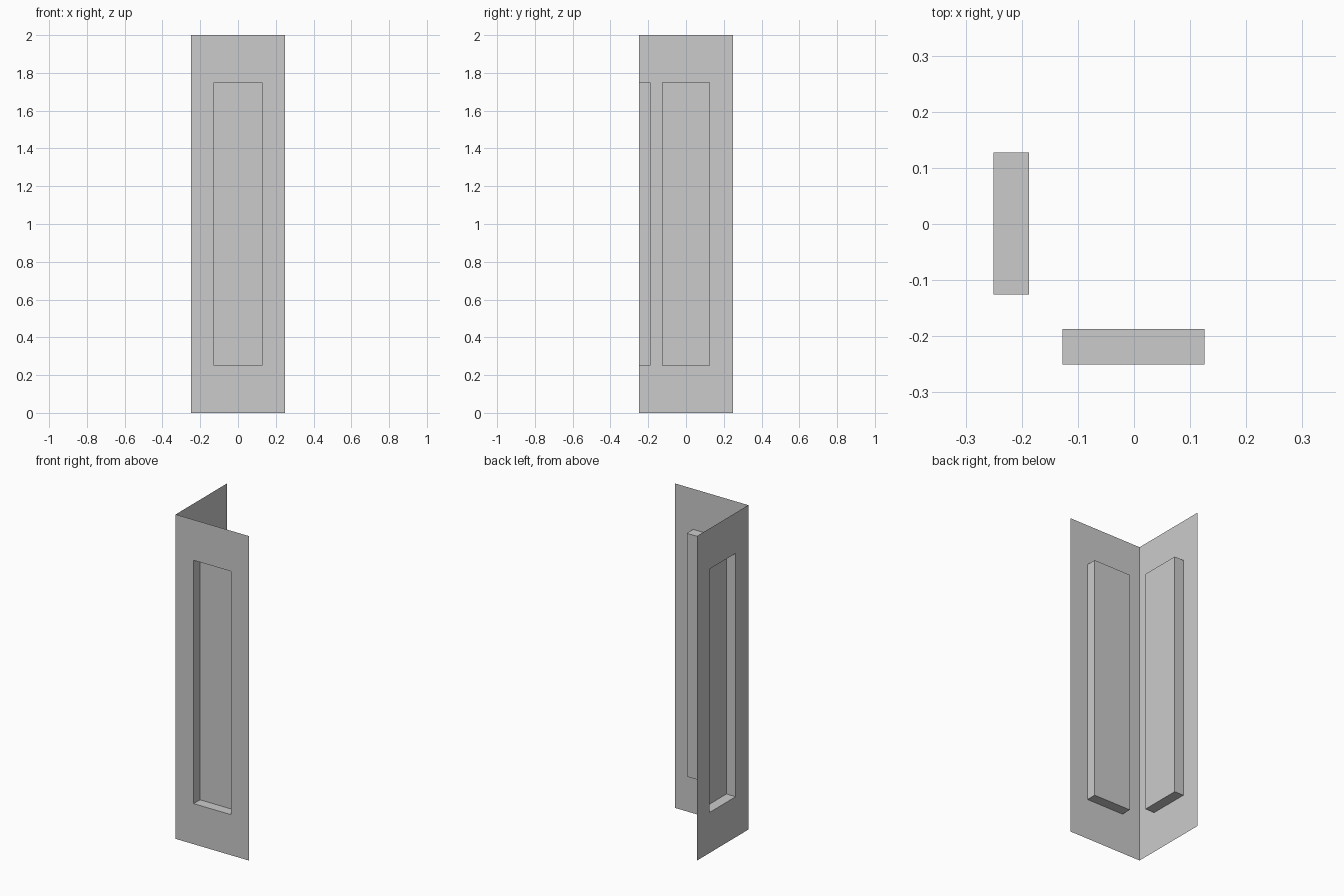
import bpy, bmesh
from math import pi
from mathutils import Matrix

if "Cube" in bpy.data.objects:
    bpy.data.objects.remove(bpy.data.objects["Cube"])

HALF, HEIGHT = 0.25, 2.0
DEPTH = 0.0625


def wall_panel(name, angle):
    """Thin wall with a recessed panel, facing -y and then turned about z."""
    bm = bmesh.new()

    def loop(x0, x1, z0, z1, y):
        return [bm.verts.new((x, y, z)) for x, z in
                ((x0, z0), (x1, z0), (x1, z1), (x0, z1))]

    outer = loop(-HALF, HALF, 0, HEIGHT, -HALF)
    rim = loop(-0.127, 0.126, 0.25, 1.75, -HALF)
    back = loop(-0.127, 0.126, 0.25, 1.75, -HALF + DEPTH)
    # flat surround, recess sides, recess back
    for a, b in ((outer, rim), (rim, back)):
        for i in range(4):
            j = (i + 1) % 4
            bm.faces.new((a[i], a[j], b[j], b[i]))
    bm.faces.new(back)
    bm.transform(Matrix.Rotation(angle, 4, 'Z'))
    mesh = bpy.data.meshes.new(name)
    bm.to_mesh(mesh)
    bm.free()
    bpy.context.collection.objects.link(bpy.data.objects.new(name, mesh))


# Two walls meeting at the front left corner
wall_panel("front_wall", 0)
wall_panel("left_wall", -pi / 2)
